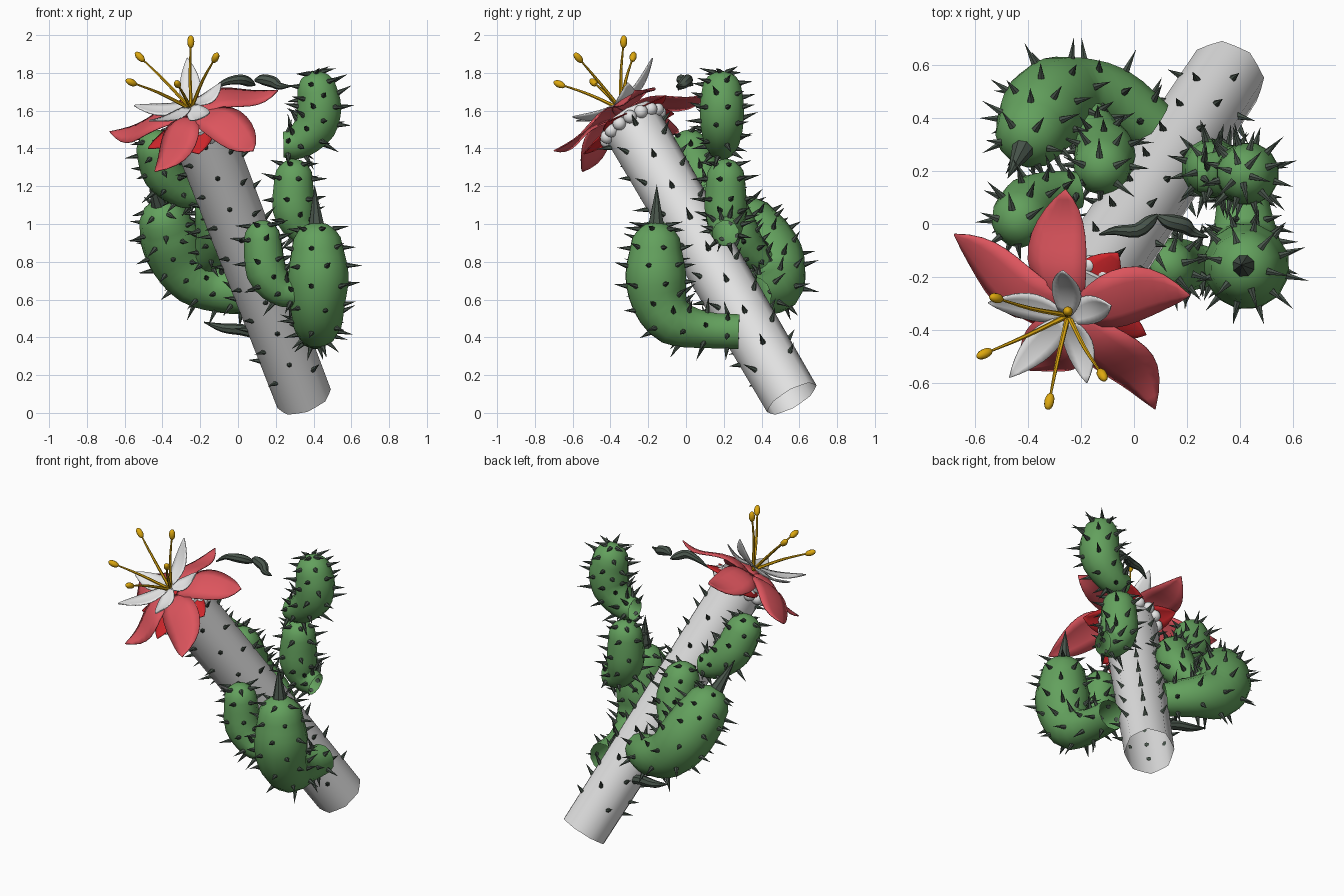
import bpy, bmesh, math, random
from mathutils import Vector, Matrix

random.seed(4)
if "Cube" in bpy.data.objects:
    bpy.data.objects.remove(bpy.data.objects["Cube"])


def material(name, r, g, b):
    m = bpy.data.materials.new(name)
    m.use_nodes = True
    m.diffuse_color = (r, g, b, 1)
    m.node_tree.nodes["Principled BSDF"].inputs["Base Color"].default_value = (r, g, b, 1)
    return m


GREEN = material("cactus green", 0.125, 0.355, 0.11)
DARK = material("thorn dark green", 0.065, 0.09, 0.07)
GREY = material("trunk pale grey", 0.78, 0.78, 0.78)
WHITE = material("petal white", 0.8, 0.8, 0.8)
CORAL = material("petal coral", 0.72, 0.09, 0.11)
RED = material("sepal red", 0.64, 0.02, 0.025)
YELLOW = material("stamen yellow", 0.72, 0.39, 0.005)


def finish(name, bm, mat, angle=40):
    mesh = bpy.data.meshes.new(name)
    bm.to_mesh(mesh)
    bm.free()
    mesh.materials.append(mat)
    ob = bpy.data.objects.new(name, mesh)
    bpy.context.collection.objects.link(ob)
    bpy.ops.object.select_all(action='DESELECT')
    ob.select_set(True)
    bpy.context.view_layer.objects.active = ob
    bpy.ops.object.shade_smooth_by_angle(angle=math.radians(angle))
    return ob


def facing(origin, direction):
    return Matrix.Translation(origin) @ direction.to_track_quat('Z', 'Y').to_matrix().to_4x4()


def cone(bm, base, direction, length, radius, sides=6):
    d = direction.normalized()
    bmesh.ops.create_cone(bm, cap_ends=True, segments=sides, radius1=radius, radius2=0.0,
                          depth=length, matrix=facing(base + d * length / 2, d))


def smooth_path(keys, steps):
    # Catmull-Rom through (x, y, z, radius) keys
    k = [Vector(p) for p in keys]
    k = [2 * k[0] - k[1]] + k + [2 * k[-1] - k[-2]]
    out = []
    for i in range(1, len(k) - 2):
        a, b, c, d = k[i - 1:i + 3]
        for j in range(steps):
            t = j / steps
            out.append(0.5 * (2 * b + (c - a) * t + (2 * a - 5 * b + 4 * c - d) * t * t
                              + (3 * b - a - 3 * c + d) * t ** 3))
    return out + [k[-2]]


def tube(bm, keys, sides=12, steps=3, dome=True, rib=0.0):
    """Sweep a circle along the keys, open at the root; returns rings of (point, normal, tangent)."""
    path = smooth_path(keys, steps)
    pts = [(p.to_3d(), p.w) for p in path]
    if dome:
        c, r = pts[-1]
        d = (c - pts[-2][0]).normalized()
        pts += [(c + d * r * math.sin(a), r * math.cos(a)) for a in (0.4, 0.8, 1.15, 1.45)]
    rings, info, side, last = [], [], None, None
    for i, (p, r) in enumerate(pts):
        tan = (pts[min(i + 1, len(pts) - 1)][0] - pts[max(i - 1, 0)][0]).normalized()
        side = tan.orthogonal().normalized() if side is None else last.rotation_difference(tan) @ side
        last = tan
        other = tan.cross(side)
        ring, rec = [], []
        for j in range(sides):
            a = 2 * math.pi * j / sides
            n = side * math.cos(a) + other * math.sin(a)
            q = p + n * r * (1 - rib * (j % 2))
            ring.append(bm.verts.new(q))
            rec.append((q, n, tan))
        rings.append(ring)
        info.append(rec)
    for lo, hi in zip(rings, rings[1:]):
        for j in range(sides):
            k = (j + 1) % sides
            bm.faces.new((lo[j], lo[k], hi[k], hi[j]))
    bm.faces.new(rings[-1])
    return info


def thorns(name, rings, length, radius, lean):
    bm = bmesh.new()
    for i, ring in enumerate(rings):
        for j in range(i % 2, len(ring), 2):
            q, n, tan = ring[j]
            d = n + tan * (lean + random.uniform(-0.2, 0.2))
            cone(bm, q - n * 0.008, d, length * random.uniform(0.8, 1.2), radius)
    finish(name, bm, DARK)


# Leaning, softly ribbed trunk
foot, top = Vector((0.35, 0.56, 0.075)), Vector((-0.22, -0.305, 1.56))
axis = (top - foot).normalized()
bm = bmesh.new()
keys = [(*foot.lerp(top, i / 6), 0.15 + 0.012 * i / 6) for i in range(7)]
info = tube(bm, keys, sides=16, dome=False, rib=0.06)
finish("trunk", bm, GREY, 60)
thorns("trunk_thorns", [r[::2] for r in info[2:18]], 0.075, 0.015, 0.5)

# Curved arms, listed from root to tip as x, y, z, radius
arms = {
    "front_arm": [(0.41, 0.28, 0.43, 0.095), (0.41, 0.1, 0.44, 0.1), (0.42, -0.06, 0.48, 0.13),
                  (0.42, -0.14, 0.59, 0.15), (0.425, -0.16, 0.73, 0.165), (0.42, -0.16, 0.87, 0.14)],
    "front_offshoot": [(0.32, -0.17, 0.63, 0.07), (0.23, -0.16, 0.65, 0.09),
                       (0.15, -0.16, 0.75, 0.11), (0.13, -0.16, 0.92, 0.1)],
    "left_arm": [(0.42, 0.21, 0.95, 0.07), (0.34, 0.21, 0.98, 0.09),
                 (0.295, 0.21, 1.08, 0.115), (0.295, 0.21, 1.24, 0.105)],
    "left_upper_arm": [(0.24, 0.19, 1.42, 0.07), (0.32, 0.19, 1.43, 0.09), (0.41, 0.19, 1.52, 0.115),
                       (0.43, 0.19, 1.62, 0.12), (0.42, 0.19, 1.7, 0.11)],
    "back_arm": [(0.07, 0.37, 0.62, 0.1), (-0.08, 0.47, 0.65, 0.125), (-0.22, 0.485, 0.71, 0.15),
                 (-0.31, 0.46, 0.82, 0.165), (-0.36, 0.395, 0.93, 0.16), (-0.385, 0.35, 1.0, 0.14)],
    "back_offshoot": [(-0.17, 0.41, 0.8, 0.07), (-0.14, 0.34, 0.86, 0.09),
                      (-0.11, 0.27, 0.96, 0.115), (-0.12, 0.22, 1.07, 0.11)],
    "right_arm": [(-0.21, 0.13, 1.15, 0.07), (-0.3, 0.11, 1.18, 0.095),
                  (-0.39, 0.07, 1.27, 0.115), (-0.43, 0.02, 1.39, 0.11)],
}
for name, keys in arms.items():
    bm = bmesh.new()
    info = tube(bm, keys)
    if name in ("front_arm", "back_arm"):
        tan = info[-1][0][2]
        spike = bmesh.new()
        cone(spike, Vector(keys[-1][:3]) + tan * 0.12, tan, 0.22, 0.045, 8)
        finish(name + "_tip_spike", spike, DARK)
    finish(name, bm, GREEN, 50)
    thorns(name + "_thorns", info[1:-1:2], 0.08, 0.015, 0.15)


# Petals: pointed leaf strips, bent sideways like a sickle and waved along the flower axis
def petal(name, base, tip, half, arch, flick, bend, mat, cup):
    bm = bmesh.new()
    across = axis.cross(tip - base).normalized()
    n, rows = 10, []
    for i in range(n + 1):
        t = i / n
        bow = math.sin(math.pi * t)
        mid = base.lerp(tip, t) + across * bend * bow
        mid += axis * (arch * bow + flick * math.sin(2 * math.pi * t))
        w = half * max(math.sin(math.pi * (0.12 + 0.88 * t)), 0.01) ** 0.85
        rows.append([bm.verts.new(mid + across * w * s + axis * cup * w * s * s)
                     for s in (-1, -0.5, 0, 0.5, 1)])
    for a, b in zip(rows, rows[1:]):
        for j in range(4):
            bm.faces.new((a[j], b[j], b[j + 1], a[j + 1]))
    ob = finish(name, bm, mat, 60)
    mod = ob.modifiers.new("thickness", 'SOLIDIFY')
    mod.thickness = 0.006


heart = Vector((-0.245, -0.34, 1.6))
coral_tips = [(-0.68, -0.04, 1.49), (-0.26, 0.13, 1.7), (0.21, -0.27, 1.71),
              (0.08, -0.7, 1.39), (-0.44, -0.55, 1.28)]
white_tips = [(-0.55, -0.3, 1.63), (-0.27, -0.18, 1.88), (-0.09, -0.31, 1.75),
              (-0.18, -0.6, 1.57), (-0.47, -0.58, 1.55)]
flat = []
for i in range(5):
    tip = Vector(coral_tips[i])
    out = tip - heart
    out -= axis * out.dot(axis)
    flat.append(out.normalized())
    petal("outer_petal_%d" % i, heart - axis * 0.015 + flat[i] * 0.03, tip,
          0.118, 0.02, 0.025, 0.04, CORAL, -0.15)
    petal("inner_petal_%d" % i, heart + axis * 0.035 + flat[i] * 0.02, Vector(white_tips[i]),
          0.058, -0.03, 0.0, 0.0, WHITE, 0.1)
for i in range(5):
    out = (flat[i] + flat[(i + 1) % 5]).normalized()
    petal("sepal_%d" % i, heart - axis * 0.045 + out * 0.02,
          heart + out * 0.29 - axis * 0.1, 0.09, 0.0, 0.0, 0.0, RED, -0.15)

# Stamens with oval anthers
root = heart + axis * 0.01
for i, end in enumerate([(-0.25, -0.33, 1.965), (-0.52, -0.28, 1.885), (-0.12, -0.57, 1.88),
                         (-0.565, -0.49, 1.75), (-0.32, -0.67, 1.74)]):
    end = Vector(end)
    d = (end - root).normalized()
    bm = bmesh.new()
    mid = root.lerp(end, 0.5) + axis * 0.015
    tube(bm, [(*root, 0.01), (*mid, 0.008), (*end, 0.004)], sides=6, dome=False)
    bmesh.ops.create_uvsphere(bm, u_segments=10, v_segments=8, radius=0.019,
                              matrix=facing(end, d) @ Matrix.Diagonal((1, 1, 1.8, 1)))
    finish("stamen_%d" % i, bm, YELLOW)

# Ring of buds under the flower
bm = bmesh.new()
u = axis.orthogonal().normalized()
for i in range(15):
    n = Matrix.Rotation(2 * math.pi * i / 15, 3, axis) @ u
    bmesh.ops.create_uvsphere(bm, u_segments=12, v_segments=8, radius=0.036,
                              matrix=Matrix.Translation(top - axis * 0.05 + n * 0.16))
finish("bud_ring", bm, GREY)

# Two wavy dark tendrils by the flower and a dark shoot low on the trunk
tendrils = {
    "inner_tendril": [(-0.13, -0.04, 1.71, 0.004), (-0.07, -0.025, 1.75, 0.017),
                      (0.01, -0.025, 1.765, 0.027), (0.06, 0.01, 1.75, 0.024),
                      (0.09, 0.035, 1.735, 0.005)],
    "outer_tendril": [(0.09, 0.03, 1.76, 0.008), (0.13, 0.01, 1.765, 0.028),
                      (0.19, -0.005, 1.75, 0.03), (0.22, -0.03, 1.73, 0.02),
                      (0.28, -0.05, 1.73, 0.004)],
    "low_shoot": [(0.1, 0.4, 0.42, 0.03), (0.02, 0.42, 0.44, 0.03),
                  (-0.08, 0.44, 0.45, 0.024), (-0.18, 0.45, 0.48, 0.003)],
}
for name, keys in tendrils.items():
    bm = bmesh.new()
    tube(bm, keys, sides=8, dome=False)
    finish(name, bm, DARK)
